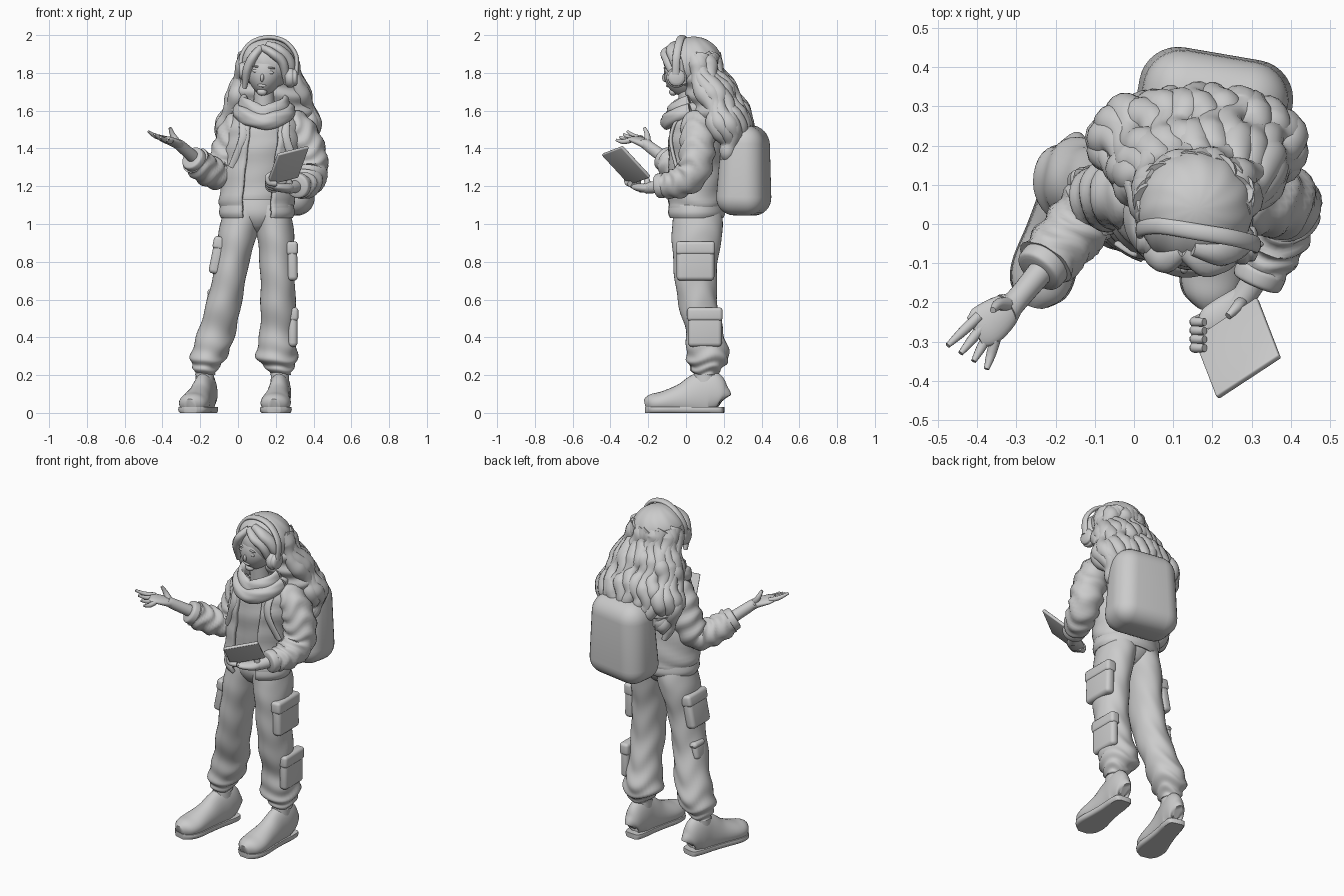
import bpy, bmesh, math, random
from mathutils import Vector, Matrix

random.seed(4)
if "Cube" in bpy.data.objects:
    bpy.data.objects.remove(bpy.data.objects["Cube"])

clay = bpy.data.materials.new("clay_grey")
clay.use_nodes = True
GREY = (0.6, 0.6, 0.6, 1)
clay.diffuse_color = GREY
clay.node_tree.nodes["Principled BSDF"].inputs["Base Color"].default_value = GREY
X, Y, Z = Vector((1, 0, 0)), Vector((0, 1, 0)), Vector((0, 0, 1))


def finish(name, bm, angle=50):
    bmesh.ops.recalc_face_normals(bm, faces=bm.faces)
    mesh = bpy.data.meshes.new(name)
    bm.to_mesh(mesh)
    bm.free()
    mesh.shade_smooth()
    mesh.set_sharp_from_angle(angle=math.radians(angle))
    mesh.materials.append(clay)
    ob = bpy.data.objects.new(name, mesh)
    bpy.context.collection.objects.link(ob)
    return ob


def spline(pts, steps):
    """Catmull-Rom through stations of any length."""
    out = []
    for i in range(len(pts) - 1):
        p = [pts[max(0, min(len(pts) - 1, i + k))] for k in (-1, 0, 1, 2)]
        for s in range(steps):
            t = s / steps
            out.append([0.5 * (2 * b + (c - a) * t + (2 * a - 5 * b + 4 * c - d) * t * t
                               + (3 * b - a - 3 * c + d) * t ** 3) for a, b, c, d in zip(*p)])
    return out + [list(pts[-1])]


def loft(name, stations, ref=X, level=False, segs=24, steps=6, amp=0, freq=6,
         arc=None, floor=None, top=None, weight=lambda u: 1):
    """Skin through (x, y, z, radius_a, radius_b); level keeps the rings flat."""
    st = spline([(*p, p[3]) if len(p) == 4 else p for p in stations], steps)
    bm, rings, n = bmesh.new(), [], len(st)
    for i, p in enumerate(st):
        c = Vector(p[:3])
        t = Z if level else (Vector(st[min(i + 1, n - 1)][:3]) - Vector(st[max(i - 1, 0)][:3])).normalized()
        a = (ref - t * ref.dot(t)).normalized()
        b, u, ring = t.cross(a), i / (n - 1), []
        for j in range(segs + (1 if arc else 0)):
            w = arc[0] + (arc[1] - arc[0]) * j / segs if arc else math.tau * j / segs
            k = 1 + amp * weight(u) * math.sin(math.tau * freq * u + 1.6 * math.sin(2 * w + 1) + math.sin(3 * w))
            v = c + a * (max(p[3], .001) * k * math.cos(w)) + b * (max(p[4], .001) * k * math.sin(w))
            if floor is not None:
                v.z = max(v.z, floor)
            if top is not None:
                v.z = min(v.z, top)
            ring.append(bm.verts.new(v))
        rings.append(ring)
    for r, q in zip(rings, rings[1:]):
        for j in range(segs):
            k = (j + 1) % len(r)
            bm.faces.new((r[j], r[k], q[k], q[j]))
    if not arc:
        bm.faces.new(rings[0])
        bm.faces.new(rings[-1])
    return finish(name, bm)


def ball(name, centre, size, shape=None, rot=(0, 0, 0), segs=32):
    bm = bmesh.new()
    bmesh.ops.create_uvsphere(bm, u_segments=segs, v_segments=segs // 2, radius=1)
    for v in bm.verts:
        if shape:
            v.co = shape(v.co.copy())
        v.co = Vector(a * b for a, b in zip(v.co, size))
    ob = finish(name, bm, 80)
    ob.location, ob.rotation_euler = centre, rot
    return ob


def box(name, centre, size, rot=(0, 0, 0), bevel=.012, segs=3, shape=None):
    bm = bmesh.new()
    bmesh.ops.create_cube(bm, size=1)
    for v in bm.verts:
        if shape:
            v.co = shape(v.co.copy())
        v.co = Vector(a * b for a, b in zip(v.co, size))
    bmesh.ops.bevel(bm, geom=bm.edges[:], offset=bevel, segments=segs, profile=.5, affect='EDGES')
    ob = finish(name, bm)
    ob.location, ob.rotation_euler = centre, rot
    return ob


# trousers
loft("trouser_hips", [(.1, .06, 1.18, .14, .115), (.1, .06, 1.06, .17, .13), (.1, .06, .99, .1, .1), (.1, .06, .955, .03, .05)], level=True)
legs = {
    "right": [(.04, .06, 1.1, .11, .12), (.005, .06, .97, .105, .135), (-.03, .05, .8, .09, .118), (-.07, .06, .6, .092, .105),
              (-.115, .1, .42, .1, .1), (-.155, .11, .3, .097, .108), (-.17, .1, .24, .068, .08), (-.175, .1, .2, .05, .055)],
    "left": [(.16, .06, 1.1, .11, .12), (.195, .06, .97, .1, .135), (.207, .05, .8, .093, .118), (.212, .06, .6, .092, .105),
             (.21, .1, .42, .095, .1), (.205, .115, .3, .11, .115), (.22, .11, .24, .075, .085), (.225, .105, .2, .05, .055)]}
for side, st in legs.items():
    loft(side + "_trouser_leg", st, level=True, segs=36, steps=10, amp=.085, freq=7, weight=lambda u: .1 + .9 * u ** 1.5)

# cargo pockets with flaps
for name, c, size, tilt in (("left_thigh", (.287, .05, .8), (.055, .2, .2), -.03), ("left_shin", (.29, .1, .45), (.05, .18, .2), 0),
                            ("right_thigh", (-.11, .06, .83), (.06, .17, .19), .2), ("right_knee", (-.145, .09, .6), (.04, .09, .1), .2)):
    box(name + "_pocket", c, size, (0, tilt, 0), .022, 4)
    h = size[2] * .36
    box(name + "_pocket_flap", (c[0] + h * math.sin(tilt), c[1], c[2] + h), (size[0] + .01, size[1] + .008, h), (0, tilt, 0), .018, 4)

# shoes
for side, x, turn in (("left", .222, -.1), ("right", -.175, -.25)):
    upper = [(0, .1, .07, .02, .04), (0, .088, .08, .045, .07), (0, .03, .1, .056, .125), (0, -.04, .09, .058, .115),
             (0, -.12, .07, .066, .085), (0, -.22, .055, .08, .06), (0, -.28, .048, .068, .052), (0, -.315, .04, .03, .035)]
    sole = [(0, y, .02, a + .004, .05) for _, y, _, a, _ in upper]
    parts = [loft(side + "_shoe", upper, floor=.01), loft(side + "_shoe_sole", sole, floor=0, top=.03),
             loft(side + "_shoe_collar", [(0, 0, .1, .052, .07), (0, 0, .2, .048, .058), (0, 0, .25, .046, .055)], level=True)]
    for ob in parts:
        ob.location, ob.rotation_euler = (x, .1, 0), (0, 0, turn)

# shirt, open jacket and hem band
loft("shirt", [(.1, .04, 1.13, .15, .115), (.11, .04, 1.25, .15, .115), (.13, .035, 1.42, .17, .125), (.14, .04, 1.54, .15, .11),
               (.14, .04, 1.6, .08, .07)], level=True, amp=.015, freq=5)
gap = .42
front = (-math.pi / 2 + gap, math.pi * 1.5 - gap)
jacket = loft("jacket", [(.1, .05, 1.07, .18, .14), (.1, .05, 1.13, .19, .148), (.115, .05, 1.3, .185, .145),
                         (.135, .045, 1.45, .19, .14), (.14, .05, 1.55, .17, .12), (.14, .05, 1.62, .11, .09)],
              level=True, segs=48, amp=.02, freq=6, arc=front)
hem = loft("jacket_hem", [(.1, .05, 1.035, .18, .138), (.1, .05, 1.06, .19, .148), (.1, .05, 1.1, .184, .143)],
           level=True, segs=48, arc=front)
for ob in (jacket, hem):
    m = ob.modifiers.new("cloth", 'SOLIDIFY')
    m.thickness, m.offset = .02, 0

# hood collar: a tall fold around the neck over a wider drape
for name, rad, height, tall, thick in (("hood_collar", .105, 1.63, .052, .026), ("hood_drape", .128, 1.595, .042, .032)):
    ring = []
    for i in range(13):
        w = math.tau * i / 12
        dip = .035 * math.sin(w) - .02 * max(0, -math.sin(w)) ** 6
        ring.append((.14 + rad * 1.05 * math.cos(w), .025 + rad * math.sin(w), height + dip, tall, thick))
    loft(name, ring, ref=Z, amp=.07, freq=5)
loft("hood_back", [(.14, .15, 1.66, .1, .04), (.14, .19, 1.58, .13, .06), (.14, .19, 1.48, .08, .03)], level=True)
loft("neck", [(.135, .03, 1.56, .06, .06), (.14, .01, 1.74, .05, .055)], level=True)

# sleeves and cuffs
arms = {
    "left": [(.24, .05, 1.55, .06), (.31, .06, 1.51, .085), (.37, .06, 1.39, .093), (.385, .035, 1.27, .088),
             (.355, -.05, 1.215, .08), (.325, -.12, 1.205, .062)],
    "right": [(.04, .06, 1.55, .06), (-.01, .07, 1.5, .085), (-.055, .075, 1.38, .088), (-.1, .045, 1.275, .085),
              (-.165, -.03, 1.285, .08), (-.225, -.1, 1.335, .074)]}
for side, st in arms.items():
    loft(side + "_sleeve", st, segs=28, steps=9, amp=.07, freq=8)
    e, d = Vector(st[-1][:3]), (Vector(st[-1][:3]) - Vector(st[-2][:3])).normalized()
    loft(side + "_cuff", [(*(e + d * k), r) for k, r in ((-.01, .058), (0, .066), (.03, .064), (.038, .05))])

# open right hand
loft("right_wrist", [(-.22, -.1, 1.34, .034), (-.3, -.195, 1.41, .03), (-.325, -.215, 1.43, .024, .04)], ref=Z)
loft("right_palm", [(-.3, -.195, 1.41, .026), (-.335, -.225, 1.43, .022, .046), (-.38, -.26, 1.447, .018, .054),
                    (-.405, -.275, 1.452, .01, .042)], ref=Z)
for i in range(4):
    a, b = Vector((-.395 + .014 * i, -.235 - .02 * i, 1.455 - .004 * i)), Vector((-.475 + .033 * i, -.31 - .02 * i, 1.49 - .015 * i))
    mid = (a + b) / 2 - Z * .008
    loft("right_finger_%d" % (i + 1), [(*a, .014), (*mid, .013), (*b, .007)], ref=Z, segs=10)
loft("right_thumb", [(-.32, -.205, 1.43, .02), (-.345, -.205, 1.47, .015), (-.36, -.22, 1.51, .008)], segs=10)

# tablet held in the left hand
u, v = Vector((.16, .105, .04)).normalized(), Vector((.055, -.15, .16))
v = (v - u * v.dot(u)).normalized()
tablet = box("tablet", (0, 0, 0), (.195, .225, .018), bevel=.005)
tablet.matrix_world = Matrix((u, v, u.cross(v))).transposed().to_4x4()
tablet.location = (.264, -.317, 1.31)
loft("left_wrist", [(.33, -.1, 1.205, .036), (.29, -.17, 1.195, .032), (.26, -.21, 1.19, .03)], ref=Z)
loft("left_palm", [(.285, -.175, 1.195, .026), (.25, -.215, 1.19, .025, .042), (.2, -.25, 1.195, .02, .042), (.175, -.265, 1.2, .01, .025)], ref=Z)
for i in range(4):
    k = .022 * i
    loft("left_finger_%d" % (i + 1), [(.2, -.23 - k, 1.18 + k / 2, .015), (.165, -.245 - k, 1.185 + k / 2, .014),
                                      (.155, -.25 - k, 1.215 + k / 2, .013), (.18, -.25 - k, 1.24 + k / 2, .01)], ref=Y, segs=10)
loft("left_thumb", [(.275, -.2, 1.2, .018), (.265, -.21, 1.24, .015), (.24, -.235, 1.265, .009)], segs=10)

# backpack with straps
box("backpack", (.205, .31, 1.285), (.385, .245, .48), (-.03, 0, -.17), .1, 8,
    lambda p: Vector((p.x * (1 - .1 * p.z), p.y * (1 - .2 * p.z), p.z)))
for side, x in (("left", .255), ("right", .025)):
    loft(side + "_strap", [(x, .2, 1.5, .022, .01), (x, .08, 1.585, .022, .01), (x, -.035, 1.56, .022, .01),
                           (x, -.08, 1.45, .022, .01), (x + (x - .14) * .5, -.05, 1.3, .02, .01)])

# head, with a narrowed jaw and shallow features
def face_shape(p):
    low = max(0, -p.z)
    p.x *= 1 - .34 * low ** 1.6
    return p


TURN = (.06, .1, -.14)
head = ball("head", (.145, -.01, 1.8), (.098, .108, .125), face_shape, TURN, 48)
pose = Matrix.Translation(head.location) @ head.rotation_euler.to_matrix().to_4x4()
features = [("nose", (0, -.106, -.02), (.01, .014, .022)), ("lips", (0, -.092, -.062), (.024, .009, .009)),
            ("chin", (0, -.066, -.098), (.028, .022, .02))]
for s, side in ((1, "left"), (-1, "right")):
    features += [(side + "_eye", (.038 * s, -.094, .012), (.02, .007, .009)), (side + "_brow", (.04 * s, -.095, .036), (.024, .006, .005))]
for name, at, size in features:
    ball(name, pose @ Vector(at), size, rot=TURN, segs=16)


# hair: combed cap and fringe
def combed(p):
    w = math.atan2(p.y, p.x)
    return p * (1 + .012 * math.sin(11 * w + 5 * p.z) * (1 - p.z * p.z))


ball("hair_cap", (.155, .04, 1.852), (.15, .15, .14), combed, (0, .05, -.14), 64)
fringe = [[(.125, -.07, 1.935, .018), (.085, -.092, 1.89, .032, .024), (.05, -.078, 1.82, .03, .024), (.035, -.045, 1.72, .012)],
          [(.125, -.07, 1.935, .018), (.18, -.1, 1.905, .034, .024), (.238, -.085, 1.85, .03, .026), (.255, -.05, 1.74, .012)],
          [(.15, -.06, 1.95, .02), (.22, -.07, 1.92, .036, .028), (.275, -.045, 1.85, .034, .03), (.28, -.01, 1.74, .015)]]
for i, st in enumerate(fringe):
    loft("fringe_lock_%d" % (i + 1), st, ref=Y, segs=16, amp=.03, freq=3)

# long hair: a tiered inner mass, overlaid with wavy locks
mass = [(.155, .06, 1.9, .13, .1), (.16, .09, 1.8, .165, .11), (.165, .13, 1.7, .195, .13), (.165, .17, 1.6, .23, .145),
        (.16, .21, 1.5, .26, .14), (.16, .225, 1.44, .235, .1)]
loft("hair_mass", mass, level=True, segs=56, steps=12, amp=.05, freq=5.5)
curve = spline(mass, 8)
for i in range(17):
    w = math.radians(-18 + 216 * i / 16)
    side = abs(math.cos(w))
    length, phase, path = .43 + .15 * side ** 2 + random.uniform(-.03, .03), .55 * (i % 3), []
    for k in range(12):
        s = k / 11
        x, y, z, rx, ry = curve[min(len(curve) - 1, int(s * length / .46 * (len(curve) - 1)))]
        swing, tuck = .016 * math.sin(k * 1.5 + phase * 2), max(0, s - .75) * .16 * side
        r = (.044 + .009 * math.sin(k * 1.9 + phase)) * (1 if k < 10 else .75 if k == 10 else .25)
        path.append((x + (rx - .024 - tuck) * math.cos(w) - swing * math.sin(w),
                     y + (ry - .024) * math.sin(w) + swing * math.cos(w), 1.89 - length * s, r))
    loft("hair_lock_%d" % (i + 1), path, segs=14, steps=6)

# headphones
band = [(.018, -.025, 1.81), (.02, -.01, 1.89), (.07, -.005, 1.96), (.16, -.02, 1.988), (.25, -.035, 1.965), (.308, -.05, 1.89),
        (.308, -.055, 1.79)]
loft("headphone_band", [(*p, .021, .012) for p in band], ref=Y)
for side, c, s in (("left", (.285, -.05, 1.775), 1), ("right", (.035, -.03, 1.81), -1)):
    loft(side + "_ear_cup", [(c[0] + s * k, c[1], c[2], r) for k, r in
                             ((-.035, .04), (-.02, .052), (.0, .053), (.008, .046), (.022, .044), (.03, .03))], ref=Z, steps=4)
